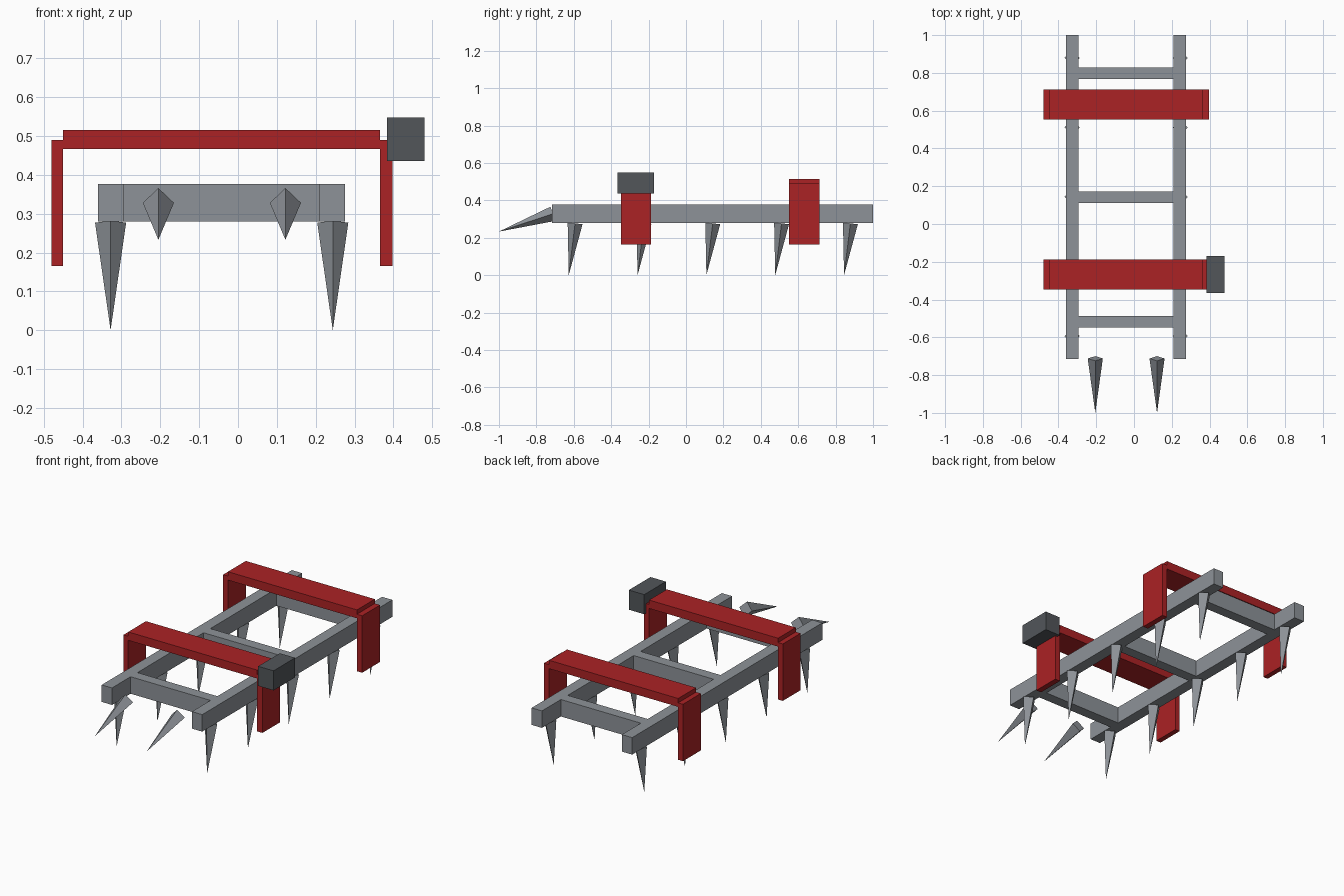
import bpy, bmesh
from mathutils import Vector

if "Cube" in bpy.data.objects:
    bpy.data.objects.remove(bpy.data.objects["Cube"])


def material(name, rgb):
    m = bpy.data.materials.new(name)
    m.diffuse_color = (*rgb, 1)
    m.use_nodes = True
    m.node_tree.nodes["Principled BSDF"].inputs["Base Color"].default_value = m.diffuse_color
    return m


STEEL = material("steel grey", (0.27, 0.29, 0.315))
RED = material("dark red", (0.41, 0.016, 0.018))
DARK = material("charcoal", (0.084, 0.093, 0.102))


def finish(bm, name, mat):
    bmesh.ops.recalc_face_normals(bm, faces=bm.faces)
    me = bpy.data.meshes.new(name)
    bm.to_mesh(me)
    bm.free()
    me.materials.append(mat)
    bpy.context.collection.objects.link(bpy.data.objects.new(name, me))


def box(name, x, y, z, mat):
    """Box from (min, max) ranges on each axis."""
    bm = bmesh.new()
    bmesh.ops.create_cube(bm, size=1)
    for v in bm.verts:
        v.co = [(r[0] + r[1]) / 2 + c * (r[1] - r[0]) for r, c in zip((x, y, z), v.co)]
    finish(bm, name, mat)


def spike(name, base, tip, radius=0.04):
    """Four-sided spike, with two base corners pointing along x."""
    base, tip = Vector(base), Vector(tip)
    side = Vector((1, 0, 0))
    up = side.cross((tip - base).normalized())
    bm = bmesh.new()
    ring = [bm.verts.new(base + d * radius) for d in (side, up, -side, -up)]
    point = bm.verts.new(tip)
    bm.faces.new(ring)
    for i in range(4):
        bm.faces.new((ring[i], ring[(i + 1) % 4], point))
    finish(bm, name, STEEL)


# Ladder frame: two rails and three rungs
FRAME_Z = (0.28, 0.377)
for side, x in (("left", (-0.36, -0.295)), ("right", (0.21, 0.275))):
    box(f"{side}_rail", x, (-0.716, 1.0), FRAME_Z, STEEL)
for i, y in enumerate((-0.517, 0.141, 0.798)):
    box(f"rung_{i + 1}", (-0.295, 0.21), (y - 0.031, y + 0.031), FRAME_Z, STEEL)

# Ground spikes under each rail, leaning slightly forward
for side, x in (("left", -0.328), ("right", 0.244)):
    for i in range(5):
        y = -0.593 + i * 0.368
        spike(f"{side}_ground_spike_{i + 1}", (x, y, 0.277), (x, y - 0.034, 0.0))

# Forward spikes at the front end
for side, x in (("left", -0.205), ("right", 0.122)):
    spike(f"{side}_front_spike", (x, -0.712, 0.328), (x, -1.0, 0.233))

# Red arches: top strap and two hanging plates
for end, y in (("front", (-0.348, -0.188)), ("rear", (0.552, 0.713))):
    box(f"{end}_strap", (-0.45, 0.365), y, (0.467, 0.515), RED)
    box(f"{end}_left_plate", (-0.48, -0.45), y, (0.165, 0.49), RED)
    box(f"{end}_right_plate", (0.365, 0.398), y, (0.165, 0.49), RED)

# Buckle block on the front arch
box("buckle", (0.383, 0.48), (-0.365, -0.17), (0.436, 0.548), DARK)
